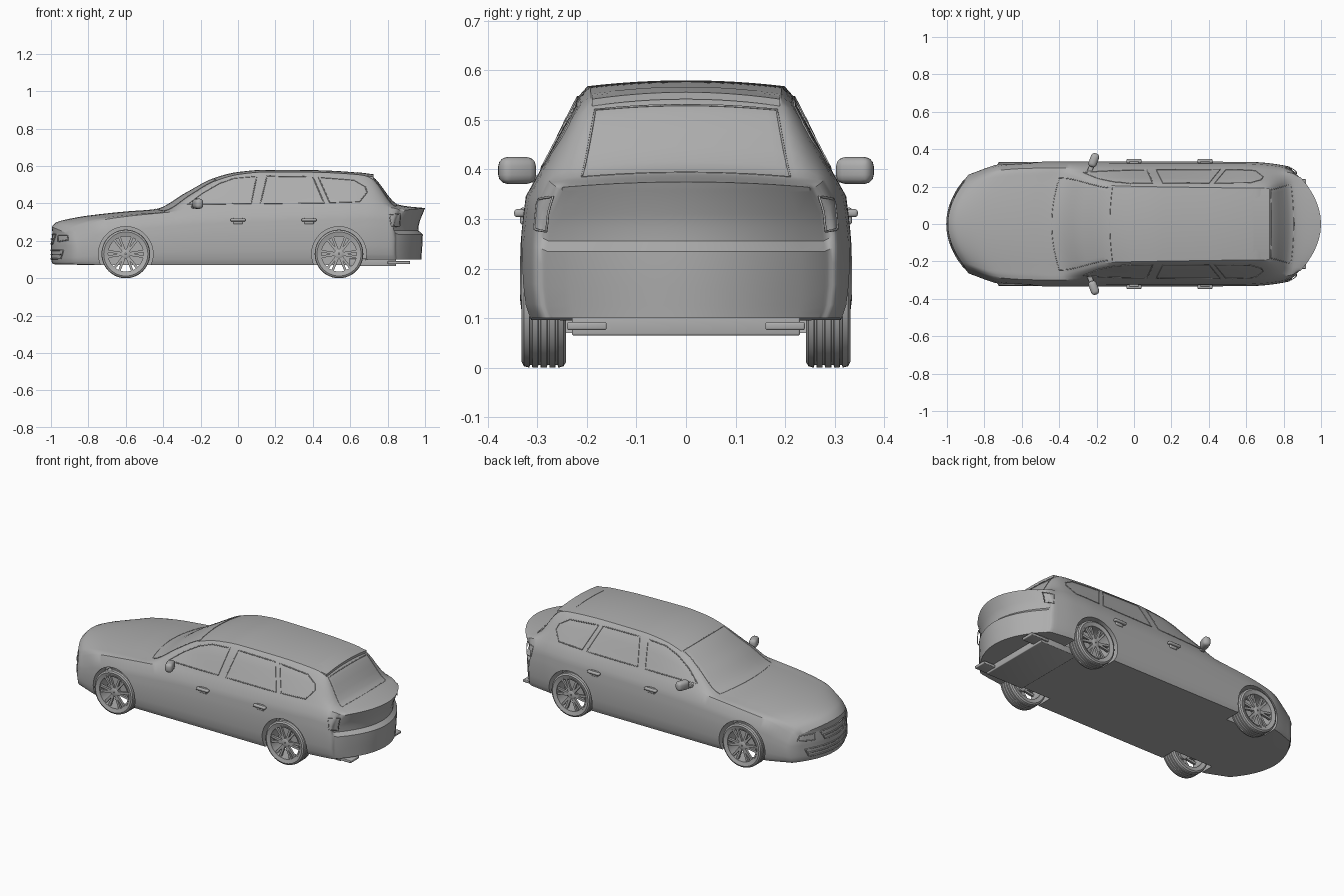
import bpy, bmesh
from math import pi, sin, cos, radians
from mathutils import Vector, Matrix

if "Cube" in bpy.data.objects:
    bpy.data.objects.remove(bpy.data.objects["Cube"])

grey = bpy.data.materials.new("plain grey")
grey.use_nodes = True
grey.diffuse_color = (0.42, 0.42, 0.42, 1)
grey.node_tree.nodes["Principled BSDF"].inputs["Base Color"].default_value = (0.42, 0.42, 0.42, 1)


def activate(ob):
    bpy.ops.object.select_all(action='DESELECT')
    ob.select_set(True)
    bpy.context.view_layer.objects.active = ob


def add(name, data, smooth=True):
    ob = bpy.data.objects.new(name, data)
    bpy.context.collection.objects.link(ob)
    data.materials.append(grey)
    if smooth:
        activate(ob)
        bpy.ops.object.shade_smooth_by_angle(angle=radians(32))
    return ob


def finish(bm, name, smooth=True):
    bmesh.ops.remove_doubles(bm, verts=bm.verts, dist=1e-5)
    bmesh.ops.recalc_face_normals(bm, faces=bm.faces)
    me = bpy.data.meshes.new(name)
    bm.to_mesh(me)
    bm.free()
    return add(name, me, smooth)


def curve(*pts):
    """Smooth interpolation through points without overshoot."""
    xs, ys = zip(*pts)
    d = [(ys[i + 1] - ys[i]) / (xs[i + 1] - xs[i]) for i in range(len(xs) - 1)]
    m = [d[0]] + [2 * a * b / (a + b) if a * b > 0 else 0 for a, b in zip(d, d[1:])] + [d[-1]]

    def f(x):
        x = min(max(x, xs[0]), xs[-1])
        i = max(k for k in range(len(d)) if xs[k] <= x)
        h = xs[i + 1] - xs[i]
        t = (x - xs[i]) / h
        a, b = ys[i], ys[i + 1]
        return (a + t * h * m[i] + t * t * (3 * (b - a) - h * (2 * m[i] + m[i + 1]))
                + t ** 3 * (2 * (a - b) + h * (m[i] + m[i + 1])))
    return f


# Body curves along the length
top = curve((-1, .275), (-.97, .3), (-.9, .318), (-.8, .335), (-.6, .357), (-.44, .37), (-.28, .457),
            (-.13, .535), (0, .568), (.15, .58), (.4, .578), (.66, .563), (.715, .545), (.86, .392), (1, .375))
bottom = curve((-1, .075), (-.7, .07), (.62, .07), (.7, .1), (1, .1))
width = curve((-1, .265), (-.9, .3), (-.8, .322), (-.6, .335), (.55, .335), (.7, .328), (.85, .31), (1, .28))
belt = curve((-1, .235), (-.8, .31), (-.44, .352), (-.2, .37), (.3, .385), (.7, .393), (.86, .375), (1, .355))
crown = curve((-1, .2), (-.8, .25), (-.44, .262), (-.13, .205), (.2, .198), (.7, .192), (.86, .225), (1, .24))
drop = curve((-1, .03), (-.8, .015), (1, .01))
bow = curve((-1, .15), (-.75, .07), (-.44, .06), (-.1, .03), (.2, 0), (.6, 0), (.85, -.03), (1, -.15))
flank = curve((0, .95), (.12, .985), (.3, 1), (.55, 1), (.75, .99), (1, .965))
tail = curve((.1, -.02), (.235, -.012), (.255, -.036), (.28, -.034), (.375, 0))
nose = curve((.07, .012), (.1, 0), (.2, 0), (.24, .008), (.3, .0))
FRACTIONS = [i / 6 for i in range(7)]


def place(u, y, z):
    """Bend a section point into the rounded nose and tail."""
    x = u + bow(u) * (y / .3) ** 2
    x += max(0, (u - .85) / .15) * tail(z) + max(0, (-.85 - u) / .15) * nose(z)
    return Vector((x, y, z))


def side(u):
    """Half section from the sill up to the roof edge, as (y, z)."""
    zb, w, shoulder = bottom(u), width(u), belt(u) - .045
    rows = [(w * flank(f), zb + f * (shoulder - zb)) for f in (0, .06, .12, .3, .5, .64, .74, .87, 1)]
    a, b = Vector((w * .89, belt(u))), Vector((crown(u), top(u) - drop(u)))
    rows.append(tuple(a))
    for t, bulge in ((.3, .004), (.6, .007), (.88, .008)):
        p = a.lerp(b, t)
        rows.append((p.x + bulge, p.y))
    rows.append(tuple(b))
    return rows


def over(u, f):
    return place(u, f * crown(u), top(u) - drop(u) * f * f)


def ring(u):
    rows = side(u)
    y0, z0 = rows[0]
    half = [place(u, f * y0, z0) for f in FRACTIONS[:-1]]
    half += [place(u, y, z) for y, z in rows[:-1]]
    half += [over(u, f) for f in reversed(FRACTIONS)]
    return half + [Vector((p.x, -p.y, p.z)) for p in half[-2:0:-1]]


def skin(bm, rows, closed):
    vs = [[bm.verts.new(p) for p in r] for r in rows]
    n = len(rows[0])
    for a, b in zip(vs, vs[1:]):
        for i in range(n if closed else n - 1):
            j = (i + 1) % n
            bm.faces.new((a[i], a[j], b[j], b[i]))


# Body shell with rounded end faces
bm = bmesh.new()
stations = [-1 + i / 40 for i in range(81)]
skin(bm, [ring(u) for u in stations], True)
columns = [-f for f in reversed(FRACTIONS[1:])] + FRACTIONS
for u in (-1, 1):
    grid = [[place(u, f * y, z) for f in columns] for y, z in side(u)[:-1]]
    skin(bm, grid + [[over(u, f) for f in columns]], False)
body = finish(bm, "body", False)

# Wheel wells
AXLES = (-.6, .54)
for x in AXLES:
    for s in (-1, 1):
        bpy.ops.mesh.primitive_cylinder_add(vertices=48, radius=.146, depth=.2,
                                            location=(x, s * .32, .13), rotation=(pi / 2, 0, 0))
        cutter = bpy.context.object
        cutter.hide_render = True
        activate(body)
        mod = body.modifiers.new("well", 'BOOLEAN')
        mod.operation, mod.solver, mod.object = 'DIFFERENCE', 'EXACT', cutter
        bpy.ops.object.modifier_apply(modifier=mod.name)
        bpy.data.objects.remove(cutter)
activate(body)
bpy.ops.object.shade_smooth_by_angle(angle=radians(32))


def lathe(bm, profile, n=48):
    """Spin a closed (radius, y) outline about the axle."""
    skin(bm, [[Vector((r * cos(a), y, r * sin(a))) for r, y in profile]
              for a in (2 * pi * i / n for i in range(n + 1))], True)


def box(bm, centre, size, turn=Matrix()):
    bmesh.ops.create_cube(bm, size=1, matrix=turn @ Matrix.Translation(centre) @ Matrix.Diagonal((*size, 1)))


# Wheels: grooved tyre, rim barrel, paired spokes and hub
bm = bmesh.new()
tread = [(.1, -.04), (.118, -.045), (.127, -.04)]
for y in (-.026, -.009, .009, .026):
    tread += [(.13, y - .003), (.125, y - .002), (.125, y + .002), (.13, y + .003)]
lathe(bm, tread + [(.127, .04), (.118, .045), (.1, .04)])
tyre = finish(bm, "tyre")
bm = bmesh.new()
lathe(bm, [(.094, -.04), (.102, -.04), (.102, .043), (.094, .041)])
lathe(bm, [(.004, .01), (.026, .01), (.026, .034), (.018, .038), (.004, .038)], 24)
for k in range(6):
    for lean in (-9, 9):
        spin = Matrix.Rotation(k * pi / 3 + radians(lean), 4, 'Y')
        box(bm, (.058, .028, 0), (.08, .014, .013), spin)
rim = finish(bm, "rim")
for part in (tyre, rim):
    mesh, label = part.data, part.name
    bpy.data.objects.remove(part)
    for x, end in zip(AXLES, ("front", "rear")):
        for s, hand in ((1, "left"), (-1, "right")):
            ob = bpy.data.objects.new(f"{end}_{hand}_{label}", mesh)
            ob.location = (x, s * .287, .13)
            ob.rotation_euler.z = 0 if s > 0 else pi
            bpy.context.collection.objects.link(ob)


def trim(name, loops, radius=.0028, cyclic=True):
    cu = bpy.data.curves.new(name, 'CURVE')
    cu.dimensions, cu.bevel_depth, cu.bevel_resolution = '3D', radius, 1
    for pts in loops:
        sp = cu.splines.new('POLY')
        sp.points.add(len(pts) - 1)
        for q, p in zip(sp.points, pts):
            q.co = (*p, 1)
        sp.use_cyclic_u = cyclic
    ob = add(name, cu, False)
    activate(ob)
    bpy.ops.object.convert(target='MESH')


def on_side(x, z):
    """Point on the left flank at the given x and height."""
    u = x
    for _ in range(4):
        rows = side(u)
        z = min(z, rows[-1][1])
        for (y0, z0), (y1, z1) in zip(rows, rows[1:]):
            if z0 <= z <= z1:
                y = y0 + (y1 - y0) * (z - z0) / max(z1 - z0, 1e-6)
        u += x - place(u, y, z).x
    return Vector((x, y, z))


def both(pts):
    return [pts, [Vector((p.x, -p.y, p.z)) for p in pts]]


def dense(pts, n=6):
    pts = [Vector(p) for p in pts]
    return [a.lerp(b, i / n) for a, b in zip(pts, pts[1:] + pts[:1]) for i in range(n)]


# Side window and tail lamp surrounds
panes = {
    "front_side_window_trim": [(-.27, .395), (-.19, .455), (-.1, .507), (-.02, .535), (.1, .545), (.07, .4)],
    "rear_side_window_trim": [(.12, .4), (.155, .546), (.4, .542), (.46, .402)],
    "quarter_window_trim": [(.49, .405), (.43, .54), (.62, .525), (.68, .49), (.69, .46), (.65, .41)],
}
for name, outline in panes.items():
    trim(name, both([on_side(*p) for p in dense(outline)]))

# Windscreen and rear window surrounds
for name, u0, u1 in (("windscreen_trim", -.44, -.13), ("rear_window_trim", .735, .855)):
    corners = [(u0, -.94), (u0, .94), (u1, .94), (u1, -.94)]
    trim(name, [[over(*p) for p in dense(corners, 10)]], .0022)

# Nose and tail details following the curved end faces
ends = {
    "grille_trim": (-1, [(-.11, .235), (.11, .235), (.085, .185), (-.085, .185)]),
    "lower_intake_trim": (-1, [(-.2, .15), (.2, .15), (.18, .105), (-.18, .105)]),
    "intake_bar": (-1, [(-.19, .127), (.19, .127)]),
    "grille_bar": (-1, [(-.095, .21), (.095, .21)]),
}
for name, (u, outline) in ends.items():
    trim(name, [[place(u, *p) for p in dense(outline, 10)]], .004)
lamp = [(.14, .232), (.22, .232), (.235, .205), (.15, .195)]
trim("headlamp_trim", both([place(-1, *p) for p in dense(lamp)]), .003)
lamp = [(.87, .345), (.81, .34), (.82, .28), (.865, .275)]
trim("tail_lamp_trim", both([on_side(*p) for p in dense(lamp)]), .0025)

# Roof spoiler
bm = bmesh.new()
for lift in (0, -.014):
    skin(bm, [[(x, f * .19, .567 + lift - .014 * f * f - .13 * (x - .64)) for f in columns]
              for x in (.64, .68, .725)], False)
bmesh.ops.bridge_loops(bm, edges=[e for e in bm.edges if e.is_boundary])
finish(bm, "roof_spoiler")


def block(name, centre, size, bevel, turn=0.0):
    bm = bmesh.new()
    box(bm, (0, 0, 0), size, Matrix.Translation(centre) @ Matrix.Rotation(turn, 4, 'Z'))
    if bevel:
        bmesh.ops.bevel(bm, geom=bm.edges[:], offset=bevel, segments=3, profile=.5, affect='EDGES')
    finish(bm, name)


# Paired fittings
for s, hand in ((1, "left"), (-1, "right")):
    block(hand + "_mirror", (-.215, s * .341, .398), (.045, .076, .054), .018, -s * .35)
    block(hand + "_mirror_stalk", (-.232, s * .297, .381), (.026, .05, .014), .004, -s * .35)
    block(hand + "_exhaust", (.86, s * .2, .084), (.12, .08, .016), .004)
    for x, end in ((0, "front"), (.38, "rear")):
        block(f"{hand}_{end}_door_handle", (x, s * .336, .312), (.08, .022, .016), .006)
        block(f"{hand}_{end}_handle_cup", (x, s * .329, .306), (.05, .012, .034), .005)

# Underbody tray
block("underbody_tray", (.72, 0, .085), (.25, .46, .04), .004)
